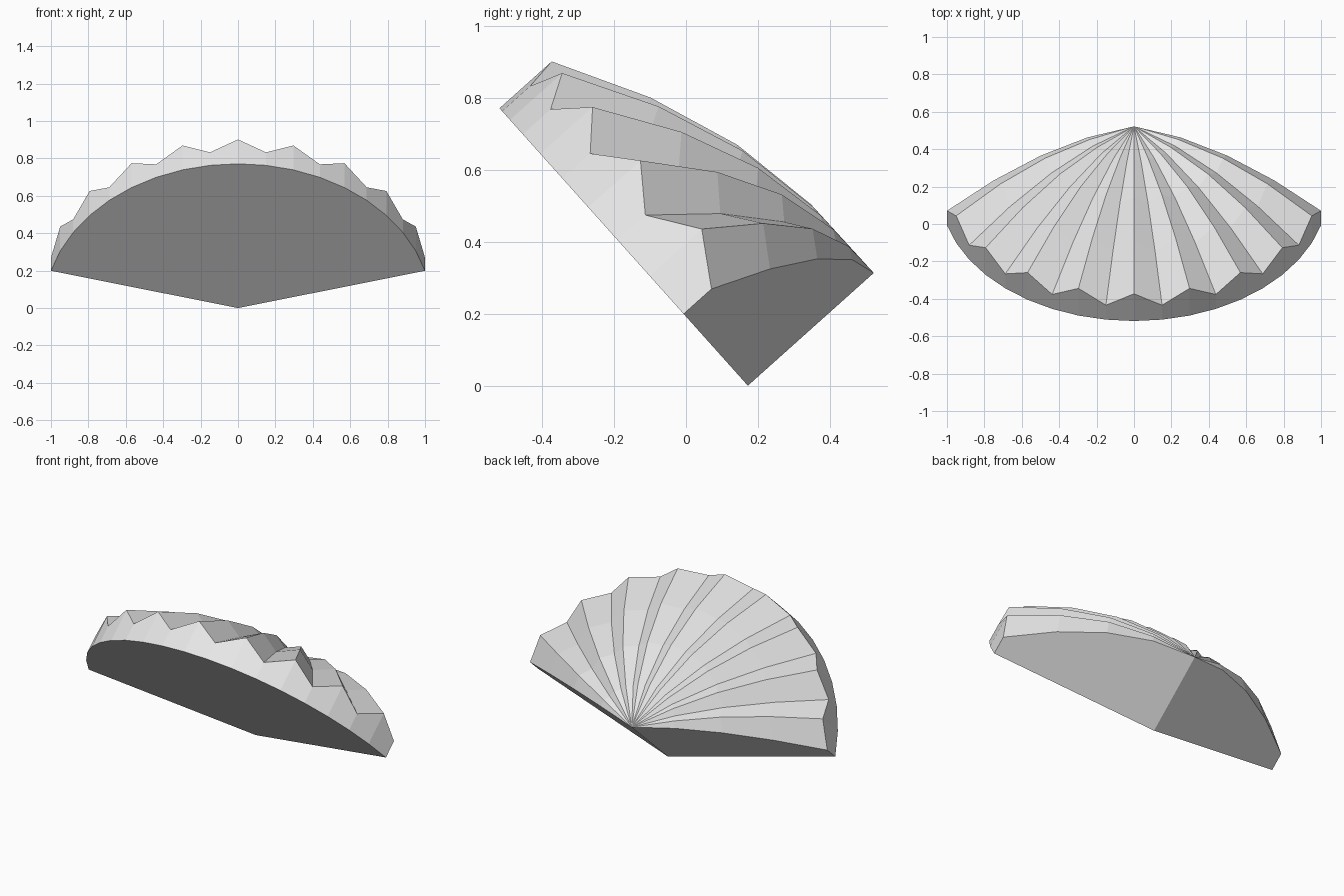
import bpy
import bmesh
import math
from mathutils import Vector

cube = bpy.data.objects.get("Cube")
if cube:
    bpy.data.objects.remove(cube, do_unlink=True)

# Fan dimensions: 18 pleats over 150 degrees
RADIUS = 1.0353
PLEATS = 18
START, SWEEP = math.radians(15), math.radians(150)
APEX = 0.47
RIDGE = [0.467, 0.425, 0.333, 0.195]    # heights from centre to rim
VALLEY = [0.45, 0.379, 0.262, 0.104]

# Tilted frame of the flat base
HINGE = Vector((0, 0.172, 0))
ACROSS = Vector((1, 0, 0))
OUTWARD = Vector((0, -0.667, 0.745)).normalized()
NORMAL = Vector((0, 0.745, 0.667)).normalized()


def place(angle, radius, height):
    return (HINGE + ACROSS * radius * math.cos(angle)
            + OUTWARD * radius * math.sin(angle) + NORMAL * height)


bm = bmesh.new()
hinge = bm.verts.new(HINGE)
apex = bm.verts.new(place(0, 0, APEX))

# Radial lines, alternating valley and ridge, each with its base rim point
base, lines = [], []
for k in range(PLEATS + 1):
    angle = START + SWEEP * k / PLEATS
    heights = RIDGE if k % 2 else VALLEY
    base.append(bm.verts.new(place(angle, RADIUS, 0)))
    lines.append([bm.verts.new(place(angle, RADIUS * (i + 1) / len(heights), h))
                  for i, h in enumerate(heights)])

# Pleated top and rim wall
for k in range(PLEATS):
    a, b = lines[k], lines[k + 1]
    bm.faces.new((apex, a[0], b[0]))
    for i in range(len(a) - 1):
        bm.faces.new((a[i], a[i + 1], b[i + 1], b[i]))
    bm.faces.new((a[-1], base[k], base[k + 1], b[-1]))

# Flat base and the two straight sides
bm.faces.new([hinge] + base)
for end in (0, -1):
    bm.faces.new([hinge, apex] + lines[end] + [base[end]])

bmesh.ops.recalc_face_normals(bm, faces=bm.faces[:])
mesh = bpy.data.meshes.new("fan_shell")
bm.to_mesh(mesh)
bm.free()

# Plain grey material
grey = bpy.data.materials.new("light_grey")
grey.use_nodes = True
colour = (0.8, 0.8, 0.8, 1)
grey.diffuse_color = colour
grey.node_tree.nodes["Principled BSDF"].inputs["Base Color"].default_value = colour
mesh.materials.append(grey)

shell = bpy.data.objects.new("fan_shell", mesh)
bpy.context.collection.objects.link(shell)
